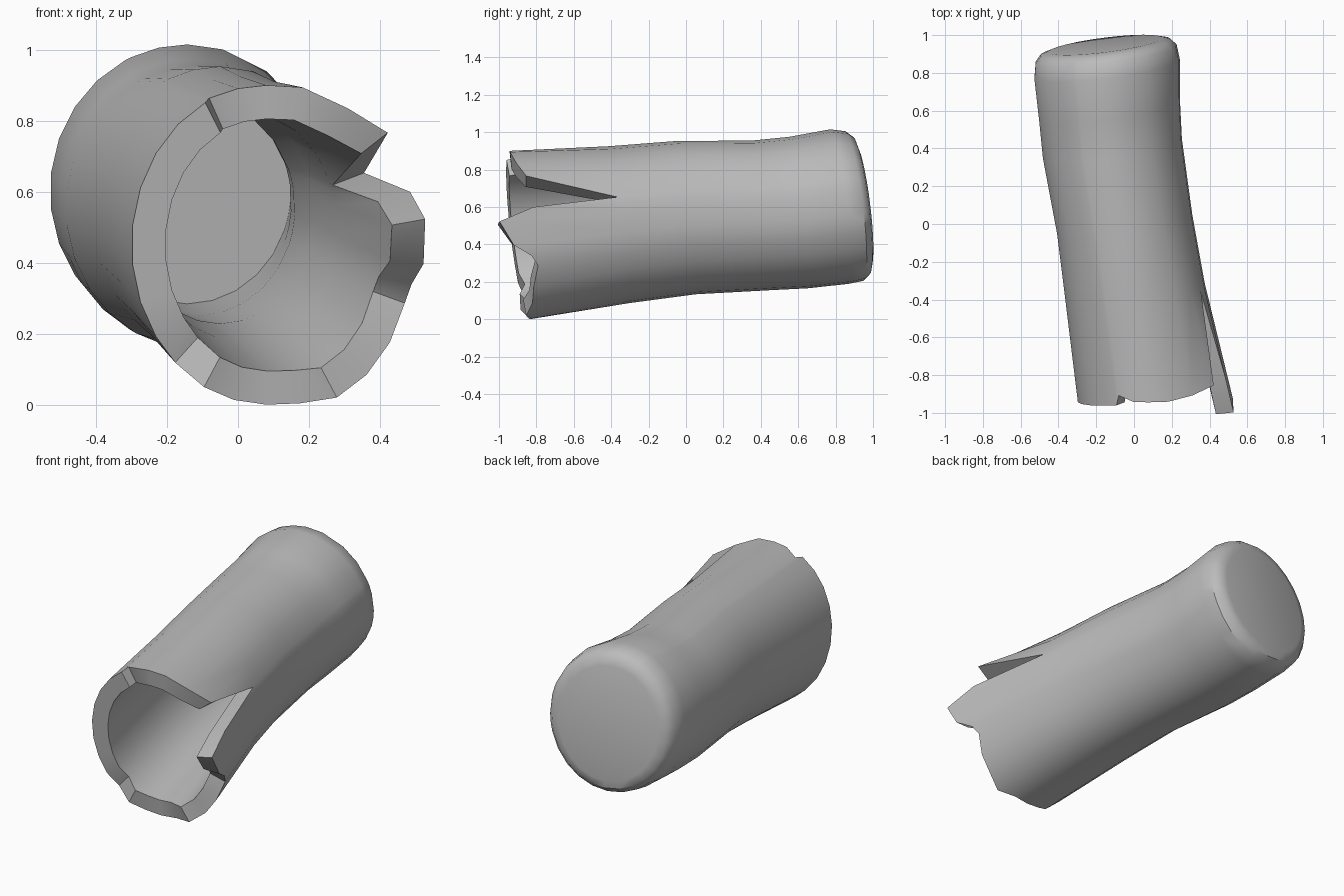
import bpy
import bmesh
from math import cos, sin, radians

cube = bpy.data.objects.get("Cube")
if cube:
    bpy.data.objects.remove(cube, do_unlink=True)

mat = bpy.data.materials.new("plain grey")
mat.use_nodes = True
grey = (0.5, 0.5, 0.5, 1)
mat.diffuse_color = grey
mat.node_tree.nodes["Principled BSDF"].inputs["Base Color"].default_value = grey

# Cross-sections along the tube: y, centre x, centre z, radius x, radius z
OUTER = [(-.89, .08, .45, .38, .45), (-.36, .005, .505, .37, .42), (0, -.05, .543, .36, .41),
         (.4, -.115, .555, .37, .4), (.6, -.13, .57, .375, .405), (.82, -.143, .602, .387, .413),
         (.9, -.148, .605, .375, .4), (.935, -.152, .607, .345, .37), (.948, -.153, .607, .3, .325)]
WALL = .095

# Broken rim: angle, shift along the tube, outward bend
RIM = [(55, 0, .02), (38, .03, .06), (21, .5, 0), (17, .04, .05), (10, -.15, .05), (-5, -.09, .05),
       (-13, 0, .04), (-20, .03, .04), (-34, 0, .04), (-48, -.01, .04), (-62, -.04, .03),
       (-76, 0, .01), (-90, 0, 0), (-104, 0, 0), (-118, -.02, 0), (-132, .02, 0)]
RIM += [(a, 0, 0) for a in range(-145, -245, -14)] + [(-246, .05, 0), (-258, .01, 0),
                                                     (-270, 0, 0), (-285, -.01, .01)]


def point(section, angle, inset=0):
    y, cx, cz, rx, rz = section
    dx = (rx - inset) * cos(radians(angle))
    dz = (rz - inset) * sin(radians(angle))
    return (cx + dx, y + .125 * dx - .12 * dz, cz + dz)


def rim_point(angle, shift, bend, inset):
    f = shift / (OUTER[1][0] - OUTER[0][0])
    section = [a + (b - a) * f for a, b in zip(OUTER[0], OUTER[1])]
    return point(section, angle, inset - bend)


bm = bmesh.new()


def shell(sections, inset):
    """Rim loop followed by full loops, closed at the far end."""
    loops = [[bm.verts.new(rim_point(a, s, b, inset)) for a, s, b in RIM]]
    loops += [[bm.verts.new(point(sec, a, inset)) for a, _, _ in RIM] for sec in sections]
    for one, two in zip(loops, loops[1:]):
        join(one, two)
    bm.faces.new(loops[-1])
    return loops[0]


def join(one, two):
    n = len(one)
    for i in range(n):
        j = (i + 1) % n
        bm.faces.new((one[i], one[j], two[j], two[i]))


# Outer skin, hollow inside and the broken edge between them
outer_rim = shell(OUTER[1:], 0)
inner_rim = shell(OUTER[1:6], WALL)
join(outer_rim, inner_rim)
bmesh.ops.recalc_face_normals(bm, faces=bm.faces)

mesh = bpy.data.meshes.new("broken_tube")
bm.to_mesh(mesh)
bm.free()
mesh.materials.append(mat)
tube = bpy.data.objects.new("broken_tube", mesh)
bpy.context.collection.objects.link(tube)
bpy.context.view_layer.objects.active = tube
tube.select_set(True)
bpy.ops.object.shade_smooth_by_angle(angle=radians(35))
